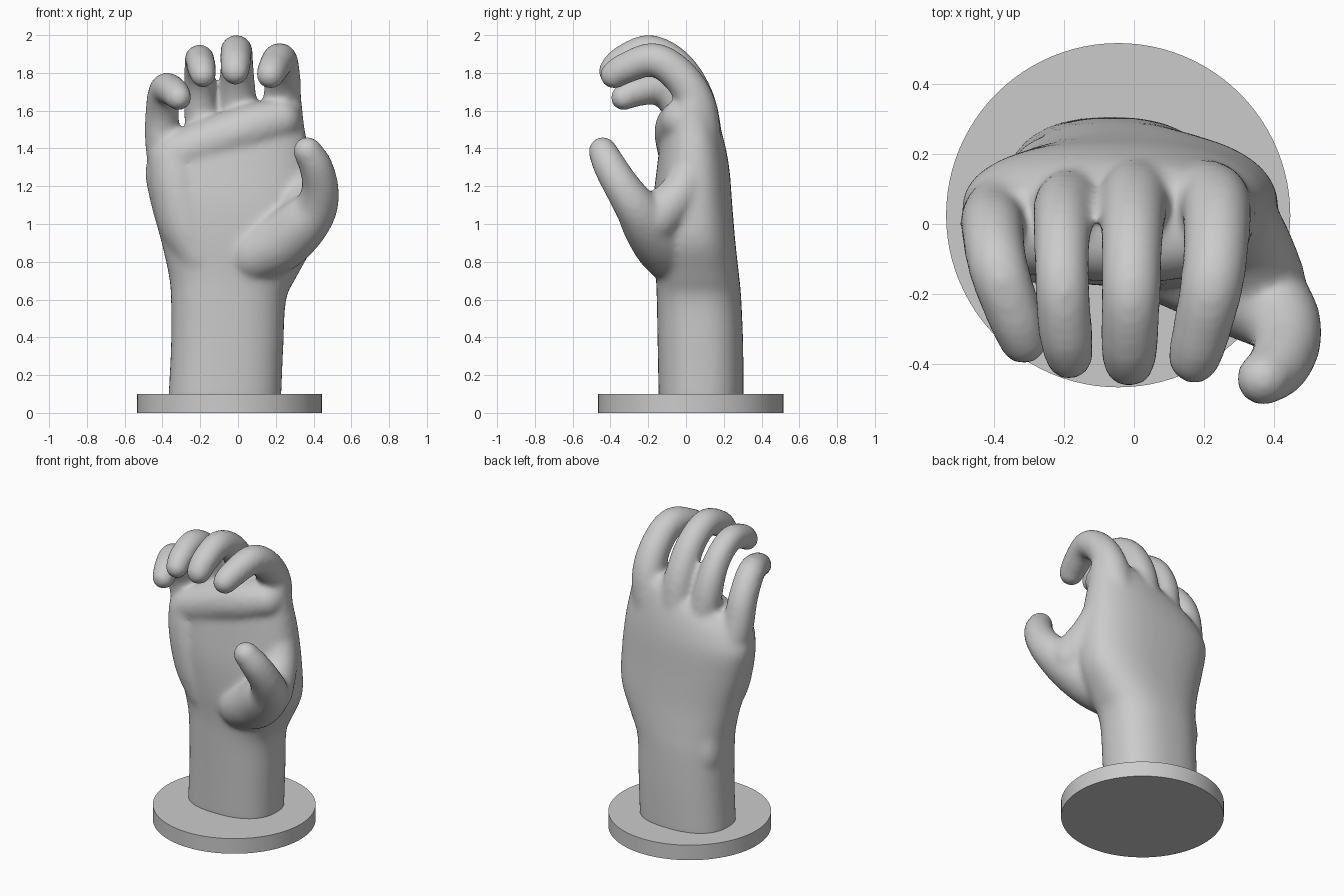
import bpy, bmesh, math
from mathutils import Vector

if "Cube" in bpy.data.objects:
    bpy.data.objects.remove(bpy.data.objects["Cube"])


def spline(pts, steps):
    """Catmull-Rom interpolation of equal-length tuples."""
    out = []
    n = len(pts)
    for i in range(n - 1):
        a, b, c, d = (pts[max(0, min(n - 1, i + k))] for k in (-1, 0, 1, 2))
        for s in range(steps):
            t = s / steps
            out.append([0.5 * (2 * q + (r - p) * t + (2 * p - 5 * q + 4 * r - u) * t * t
                               + (3 * q - p - 3 * r + u) * t ** 3)
                        for p, q, r, u in zip(a, b, c, d)])
    out.append(list(pts[-1]))
    return out


verts, faces = [], []


def skin(rings):
    """Join rings of points into a closed tube."""
    first, n = len(verts), len(rings[0])
    for ring in rings:
        verts.extend(ring)
    for i in range(len(rings) - 1):
        for k in range(n):
            a, b = first + i * n + k, first + i * n + (k + 1) % n
            faces.append((a, b, b + n, a + n))
    faces.append(tuple(first + k for k in reversed(range(n))))
    last = first + (len(rings) - 1) * n
    faces.append(tuple(last + k for k in range(n)))


def loft(sections, sides=40, power=2.4):
    """Rounded sections given as z, x0, x1, y0, y1, tilt."""
    rings = []
    for z, x0, x1, y0, y1, tilt in spline(sections, 4):
        ring = []
        for k in range(sides):
            a = 2 * math.pi * k / sides
            c, s = math.cos(a), math.sin(a)
            x = (x0 + x1) / 2 + (x1 - x0) / 2 * math.copysign(abs(c) ** (2 / power), c)
            y = (y0 + y1) / 2 + (y1 - y0) / 2 * math.copysign(abs(s) ** (2 / power), s)
            ring.append((x, y, z + tilt * (x - 0.05)))
        rings.append(ring)
    skin(rings)


def digit(path, sides=18):
    """Round-ended tube along a path of x, y, z, radius."""
    pts = spline(path, 5)
    pos = [Vector(p[:3]) for p in pts]
    rad = [p[3] for p in pts]
    tan = [(pos[min(i + 1, len(pos) - 1)] - pos[max(i - 1, 0)]).normalized()
           for i in range(len(pos))]
    caps = [math.radians(d) for d in (85, 68, 50, 34, 16)]
    stops = [(pos[0] - tan[0] * rad[0] * math.sin(a), tan[0], rad[0] * math.cos(a)) for a in caps]
    stops += list(zip(pos, tan, rad))
    stops += [(pos[-1] + tan[-1] * rad[-1] * math.sin(a), tan[-1], rad[-1] * math.cos(a))
              for a in reversed(caps)]
    side = tan[0].orthogonal()
    rings = []
    for p, t, r in stops:
        side = (side - t * side.dot(t)).normalized()
        up = t.cross(side)
        rings.append([tuple(p + (side * math.cos(2 * math.pi * k / sides)
                                 + up * math.sin(2 * math.pi * k / sides)) * r)
                      for k in range(sides)])
    skin(rings)


# forearm, wrist and palm
loft([
    (0.06, -.370, .228, -.145, .305, 0),
    (0.35, -.355, .240, -.150, .303, 0),
    (0.60, -.355, .255, -.155, .293, 0),
    (0.72, -.365, .310, -.160, .282, 0),
    (0.90, -.405, .400, -.175, .262, 0),
    (1.10, -.460, .410, -.175, .245, 0),
    (1.30, -.490, .385, -.155, .230, .10),
    (1.45, -.485, .350, -.135, .203, .25),
    (1.56, -.455, .335, -.100, .165, .35),
    (1.62, -.400, .290, -.04, .11, .35),
])

# fingers, little to index
digit([(-.33, .05, 1.20, .13), (-.395, .02, 1.42, .098), (-.402, -.025, 1.59, .09),
       (-.385, -.13, 1.712, .086), (-.34, -.26, 1.70, .080), (-.315, -.33, 1.67, .071)])
digit([(-.16, .06, 1.35, .11), (-.197, .05, 1.60, .090), (-.205, -.03, 1.78, .081),
       (-.205, -.17, 1.872, .079), (-.195, -.31, 1.835, .078), (-.185, -.375, 1.79, .070)])
digit([(.01, .08, 1.40, .12), (.00, .06, 1.64, .100), (-.005, -.04, 1.83, .089),
       (-.008, -.19, 1.918, .085), (-.012, -.33, 1.865, .083), (-.014, -.39, 1.81, .076)])
digit([(.19, .07, 1.40, .12), (.23, .06, 1.62, .104), (.235, -.03, 1.78, .096),
       (.222, -.17, 1.870, .091), (.188, -.32, 1.825, .083), (.172, -.38, 1.79, .076)])

# thumb and its mound
digit([(.09, -.07, .84, .155), (.22, -.125, .90, .157), (.34, -.20, 1.00, .142),
       (.415, -.265, 1.09, .115), (.435, -.34, 1.20, .098),
       (.41, -.405, 1.31, .089), (.368, -.44, 1.385, .078)])
# web from thumb to index
digit([(.36, -.16, 1.03, .13), (.32, -.02, 1.18, .11), (.25, .05, 1.40, .10)])
# heel of the palm and the pad below the fingers
digit([(-.20, -.03, .84, .13), (-.27, -.02, 1.00, .15), (-.32, -.02, 1.20, .145),
       (-.34, -.01, 1.34, .135)])
digit([(-.32, -.02, 1.37, .125), (-.10, -.035, 1.45, .130), (.08, -.035, 1.51, .130),
       (.22, -.02, 1.55, .115)])
# wrist bone
digit([(-.245, .14, .46, .08), (-.25, .145, .58, .100), (-.25, .14, .70, .09)])

mesh = bpy.data.meshes.new("hand")
mesh.from_pydata(verts, [], faces)
bm = bmesh.new()
bm.from_mesh(mesh)
bmesh.ops.recalc_face_normals(bm, faces=bm.faces)
bm.to_mesh(mesh)
bm.free()
hand = bpy.data.objects.new("hand", mesh)
bpy.context.collection.objects.link(hand)
bpy.context.view_layer.objects.active = hand
hand.select_set(True)

# fuse all parts into one smooth skin
rem = hand.modifiers.new("fuse", 'REMESH')
rem.mode = 'VOXEL'
rem.voxel_size = 0.015
rem.use_smooth_shade = True
smo = hand.modifiers.new("soften", 'SMOOTH')
smo.factor = 0.5
smo.iterations = 16

# round base
bpy.ops.mesh.primitive_cylinder_add(vertices=96, radius=0.49, depth=0.10,
                                    location=(-0.045, 0.025, 0.05))
base = bpy.context.object
base.name = "base"
bpy.ops.object.shade_smooth_by_angle(angle=math.radians(35))
